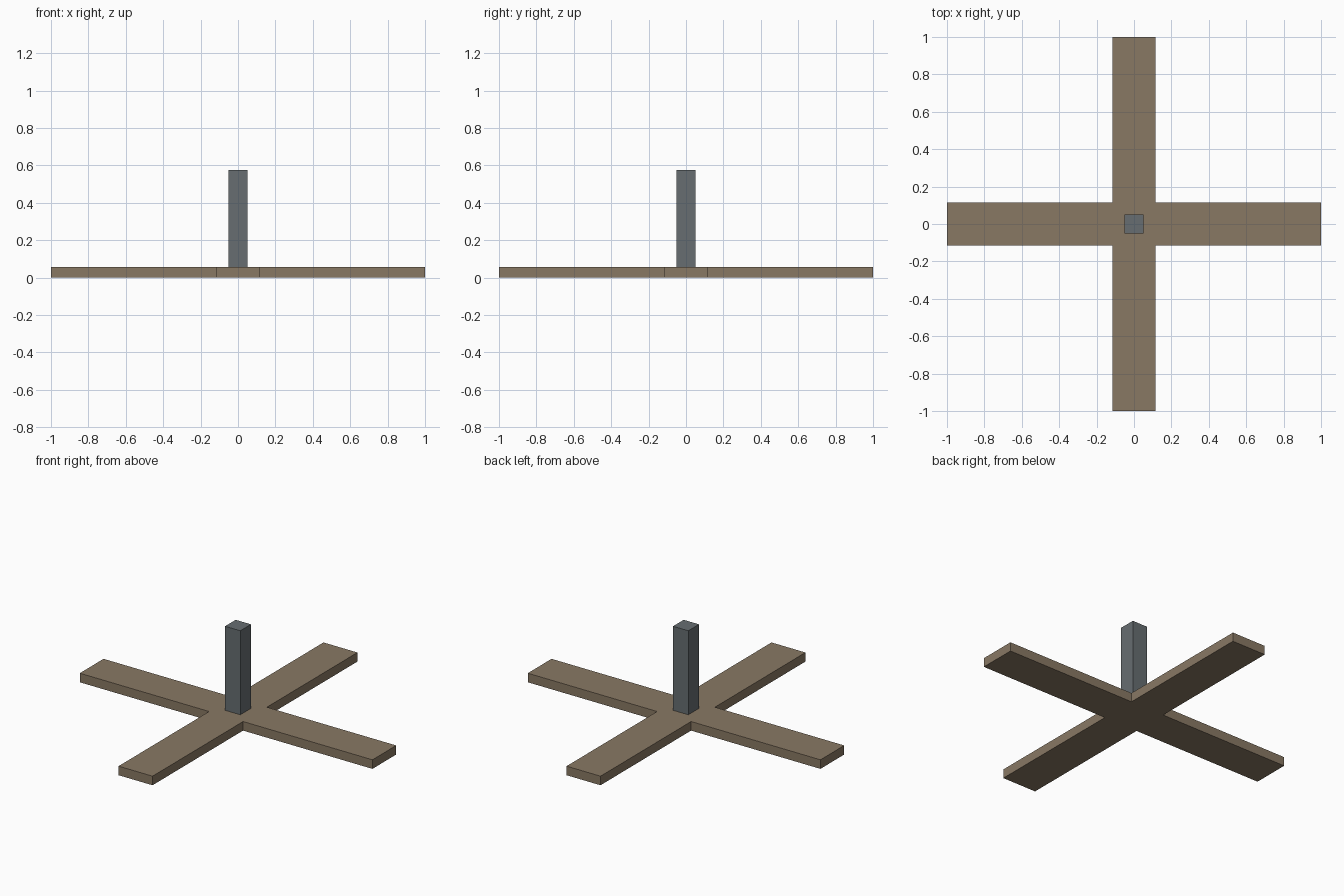
import bpy, bmesh

if "Cube" in bpy.data.objects:
    bpy.data.objects.remove(bpy.data.objects["Cube"])

ARM, HALF_W, BASE_H = 1.0, 0.116, 0.056
POST_HALF, POST_TOP = 0.052, 0.575


def material(name, rgb):
    mat = bpy.data.materials.new(name)
    mat.diffuse_color = (*rgb, 1.0)
    mat.use_nodes = True
    mat.node_tree.nodes["Principled BSDF"].inputs["Base Color"].default_value = mat.diffuse_color
    return mat


def prism(name, outline, z0, z1, mat):
    bm = bmesh.new()
    face = bm.faces.new([bm.verts.new((x, y, z0)) for x, y in outline])
    out = bmesh.ops.extrude_face_region(bm, geom=[face], use_keep_orig=True)
    tops = [v for v in out["geom"] if isinstance(v, bmesh.types.BMVert)]
    bmesh.ops.translate(bm, verts=tops, vec=(0, 0, z1 - z0))
    bmesh.ops.recalc_face_normals(bm, faces=bm.faces)
    mesh = bpy.data.meshes.new(name)
    bm.to_mesh(mesh)
    bm.free()
    mesh.materials.append(mat)
    obj = bpy.data.objects.new(name, mesh)
    bpy.context.collection.objects.link(obj)
    return obj


wood = material("wood", (0.25, 0.19, 0.127))
metal = material("metal", (0.135, 0.155, 0.165))

# Cross-shaped base: one arm's corners turned through four quarters
cross = []
corners = [(ARM, -HALF_W), (ARM, HALF_W), (HALF_W, HALF_W)]
for _ in range(4):
    cross += corners
    corners = [(-y, x) for x, y in corners]
prism("cross_base", cross, 0.0, BASE_H, wood)

# Square central post standing on the base
p = POST_HALF
prism("center_post", [(-p, -p), (p, -p), (p, p), (-p, p)], BASE_H, POST_TOP, metal)
